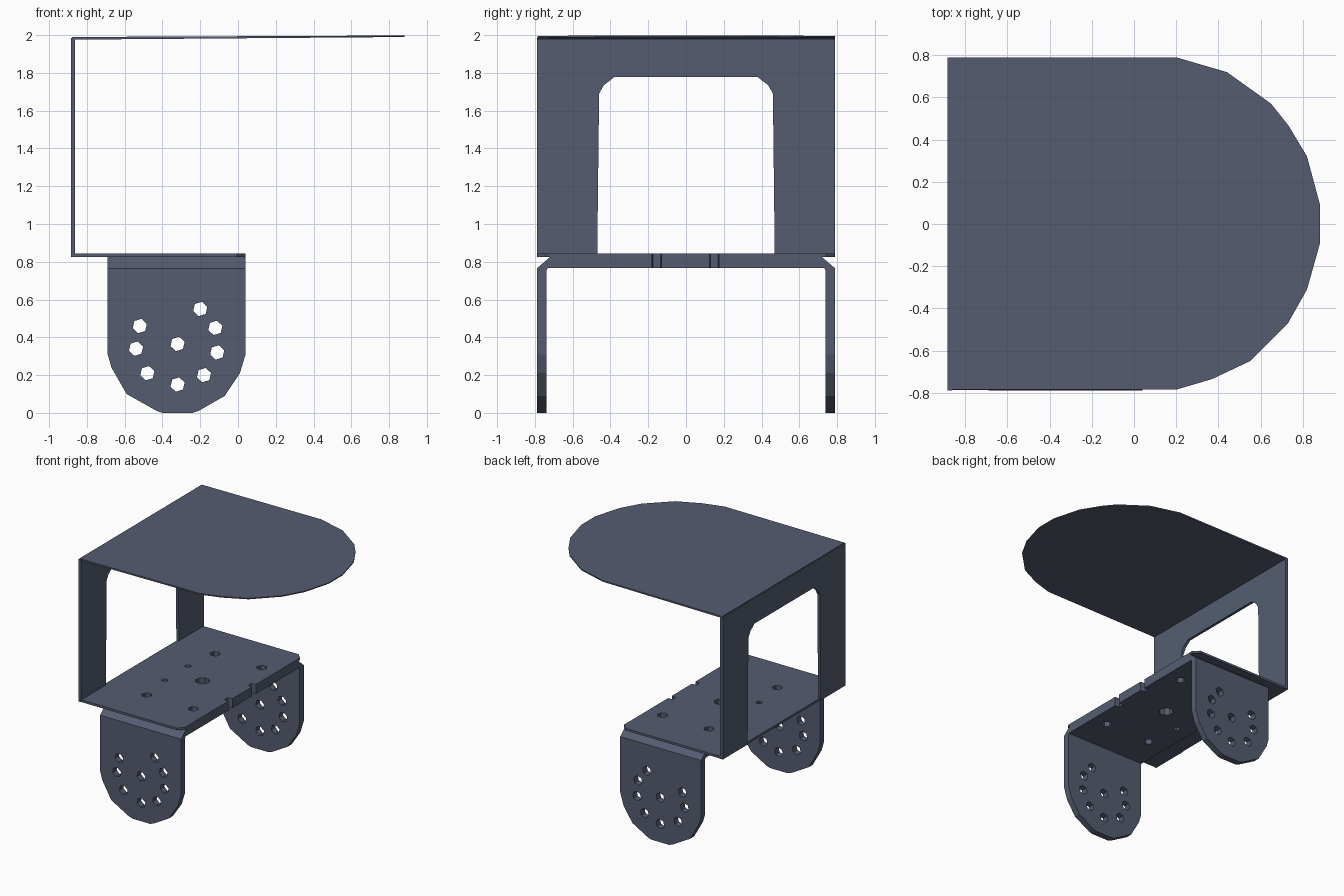
import bpy, bmesh, math
from mathutils import Matrix

if "Cube" in bpy.data.objects:
    bpy.data.objects.remove(bpy.data.objects["Cube"])

# Dark slate paint for every part
slate = bpy.data.materials.new("dark_slate")
slate.diffuse_color = (.09, .108, .16, 1)
slate.use_nodes = True
slate.node_tree.nodes["Principled BSDF"].inputs["Base Color"].default_value = slate.diffuse_color


def ring(cx, cy, r, n=6, turn=0.3):
    return [(cx + r * math.cos(turn + 2 * math.pi * i / n),
             cy + r * math.sin(turn + 2 * math.pi * i / n)) for i in range(n)]


def sheet(name, loops, lo, hi, axis):
    """Extrude a flat outline (first loop) with holes (other loops) from lo to hi along an axis."""
    cu = bpy.data.curves.new(name + "_outline", 'CURVE')
    cu.dimensions = '2D'
    cu.fill_mode = 'BOTH'
    cu.extrude = (hi - lo) / 2
    for pts in loops:
        sp = cu.splines.new('POLY')
        sp.points.add(len(pts) - 1)
        for p, (u, v) in zip(sp.points, pts):
            p.co = (u, v, 0, 1)
        sp.use_cyclic_u = True
    tmp = bpy.data.objects.new(name + "_outline", cu)
    bpy.context.collection.objects.link(tmp)
    dg = bpy.context.evaluated_depsgraph_get()
    me = bpy.data.meshes.new_from_object(tmp.evaluated_get(dg))
    bpy.data.objects.remove(tmp)
    mid = (lo + hi) / 2
    if axis == 'Z':      # outline is (x, y)
        m = Matrix.Translation((0, 0, mid))
    elif axis == 'Y':    # outline is (x, z)
        m = Matrix(((1, 0, 0, 0), (0, 0, 1, mid), (0, 1, 0, 0), (0, 0, 0, 1)))
    else:                # outline is (y, z)
        m = Matrix(((0, 0, 1, mid), (1, 0, 0, 0), (0, 1, 0, 0), (0, 0, 0, 1)))
    bm = bmesh.new()
    bm.from_mesh(me)
    bm.transform(m)
    bmesh.ops.remove_doubles(bm, verts=bm.verts, dist=0.0005)
    bmesh.ops.recalc_face_normals(bm, faces=bm.faces)
    for f in bm.faces:
        f.smooth = False
        f.material_index = 0
    bm.to_mesh(me)
    bm.free()
    me.materials.clear()
    me.materials.append(slate)
    ob = bpy.data.objects.new(name, me)
    bpy.context.collection.objects.link(ob)
    return ob


# D-shaped top plate, rising slightly and thinning toward its rounded end
d_shape = [(-.88, -.785), (.2, -.785), (.37, -.735), (.55, -.65), (.73, -.47),
           (.82, -.31), (.882, -.09), (.882, .09), (.82, .32), (.73, .47),
           (.65, .57), (.44, .72), (.2, .79), (-.88, .79)]
top = sheet("top_plate", [d_shape], 1.976, 1.99, 'Z')
for v in top.data.vertices:
    rise = .008 if v.co.z > 1.983 else .014
    v.co.z += rise * (v.co.x + .88) / 1.76

# Upright wall with a tall chamfered opening
half = [(.79, .825), (.79, 1.985)]
opening = [(.38, 1.777), (.435, 1.735), (.46, 1.69), (.47, .825)]
wall = half + [(-y, z) for y, z in reversed(half)] + \
    [(-y, z) for y, z in reversed(opening)] + opening
sheet("upright_wall", [wall], -.885, -.862, 'X')

# Shelf plate and bracket top share the screw holes and edge notches
holes = [ring(-.32, 0, .055, 8)]
holes += [ring(-.32 + sx * .21 + .015, sy * .44, .04) for sx in (-1, 1) for sy in (-1, 1)]
holes += [ring(-.555, s * .15, .026, 5) for s in (-1, 1)]


def notched(x0, w, cut):
    pts = [(x0, -w), (.04 - cut, -w), (.04, -w + cut)]
    for c in (-.155, .15):
        pts += [(.04, c - .025), (0, c - .02), (0, c + .02), (.04, c + .025)]
    return pts + [(.04, w - cut), (.04 - cut, w), (x0, w)]


sheet("shelf_plate", [notched(-.88, .787, .045)] + holes, .825, .843, 'Z')
sheet("bracket_top", [notched(-.69, .72, .001)] + holes, .766, .825, 'Z')

# Bracket side legs with rounded ends and a ring of holes, plus angled bends
leg = [(-.69, .76), (-.69, .31), (-.67, .24), (-.59, .1), (-.43, .01), (-.4, 0),
       (-.24, 0), (-.21, .01), (-.07, .09), (.01, .21), (.04, .31), (.04, .76)]
spots = [(-.2, .55), (-.12, .45), (-.11, .32), (-.18, .2), (-.32, .15),
         (-.48, .21), (-.54, .34), (-.52, .46), (-.32, .365)]
for s, side in ((-1, "front"), (1, "back")):
    lo, hi = sorted((s * .738, s * .79))
    sheet(side + "_bracket_leg", [leg] + [ring(x, z, .039) for x, z in spots], lo, hi, 'Y')
    bend = [(.72, .825), (.79, .765), (.79, .755), (.738, .755), (.732, .766), (.72, .766)]
    sheet(side + "_bracket_bend", [[(s * y, z) for y, z in bend]], -.69, .04, 'X')
